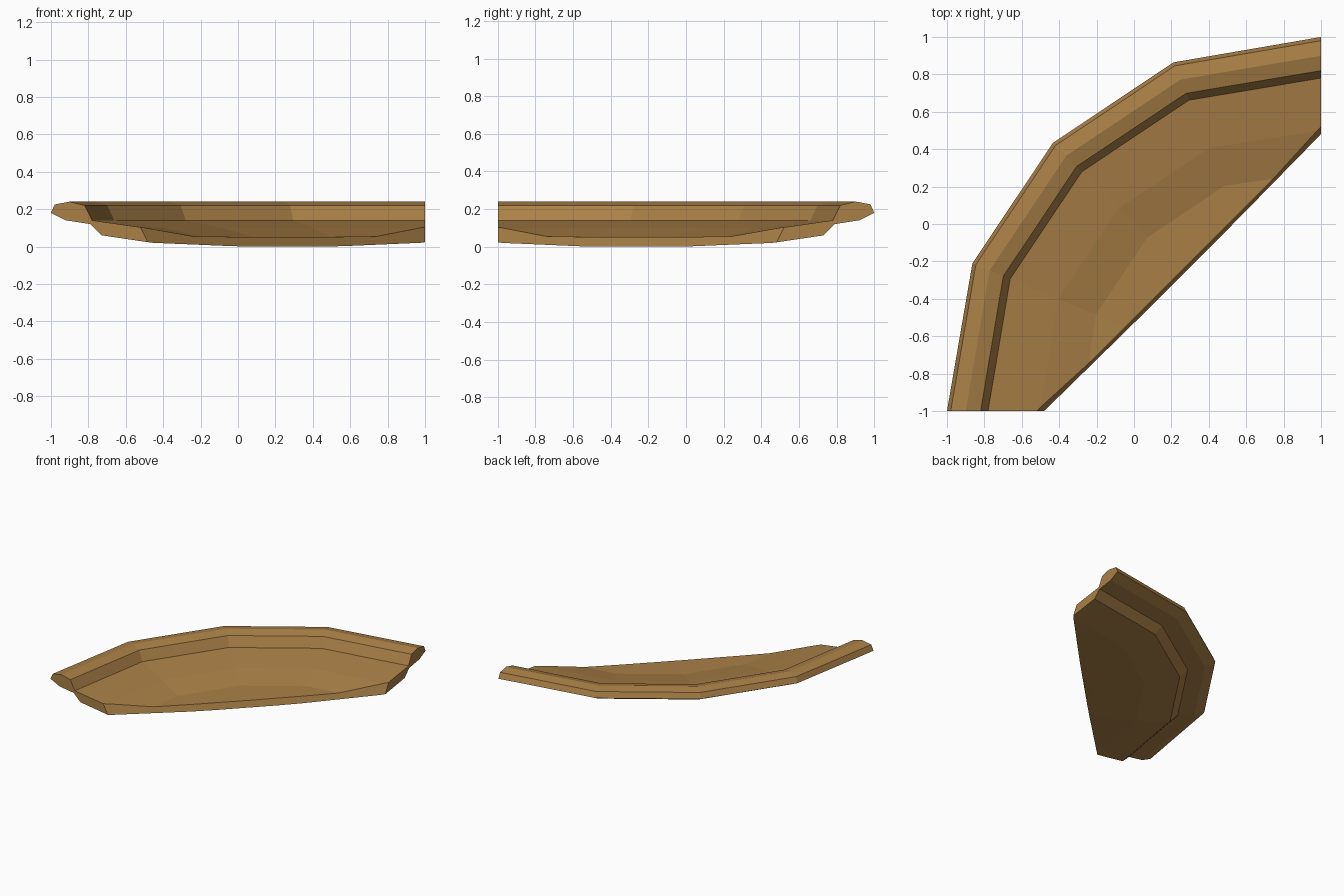
import bpy, bmesh, math
from mathutils import Vector

if "Cube" in bpy.data.objects:
    bpy.data.objects.remove(bpy.data.objects["Cube"])

# One earthy brown for the whole shard
clay = bpy.data.materials.new("clay_brown")
clay.diffuse_color = (0.40, 0.215, 0.062, 1)
clay.use_nodes = True
clay.node_tree.nodes["Principled BSDF"].inputs["Base Color"].default_value = clay.diffuse_color

# Closed dish cross-section: (radius, height), upper side then underside
PROFILE = [(0.7, 0.045), (1.28, 0.055), (1.5, 0.10), (1.78, 0.14), (1.82, 0.22),
           (1.90, 0.24), (1.98, 0.225), (2.0, 0.18), (1.92, 0.14), (1.79, 0.12),
           (1.73, 0.06), (1.46, 0.02), (1.05, 0.0), (0.7, 0.0)]


def section(bm, step):
    """One cross-section of the quarter dish, at a multiple of 22.5 degrees."""
    a = math.radians(180 - 22.5 * step)
    end = step in (0, 4)
    c, k = (1.0, 1.0) if end else (0.97, 0.9925)
    return [bm.verts.new((c + k * r * math.cos(a), -c + k * r * math.sin(a), z))
            for r, z in PROFILE]


# Quarter of a sixteen-sided dish
bm = bmesh.new()
rings = [section(bm, i) for i in range(5)]
n = len(PROFILE)
for a, b in zip(rings, rings[1:]):
    for i in range(n):
        j = (i + 1) % n
        bm.faces.new((a[i], a[j], b[j], b[i]))
# Flat broken ends
bm.faces.new(rings[0])
bm.faces.new(rings[-1][::-1])
bmesh.ops.recalc_face_normals(bm, faces=bm.faces)

# Slanted diagonal break across the floor
geom = bm.verts[:] + bm.edges[:] + bm.faces[:]
cut = bmesh.ops.bisect_plane(bm, geom=geom, dist=1e-5, plane_co=Vector((0.265, -0.265, 0)),
                             plane_no=Vector((1, -1, 0.5)).normalized(), clear_outer=True)
edges = [e for e in bm.edges if e.is_boundary]
bmesh.ops.contextual_create(bm, geom=edges)
bmesh.ops.recalc_face_normals(bm, faces=bm.faces)
bmesh.ops.triangulate(bm, faces=[f for f in bm.faces if len(f.verts) > 4])

mesh = bpy.data.meshes.new("dish_shard")
bm.to_mesh(mesh)
bm.free()
mesh.materials.append(clay)
shard = bpy.data.objects.new("dish_shard", mesh)
bpy.context.collection.objects.link(shard)
